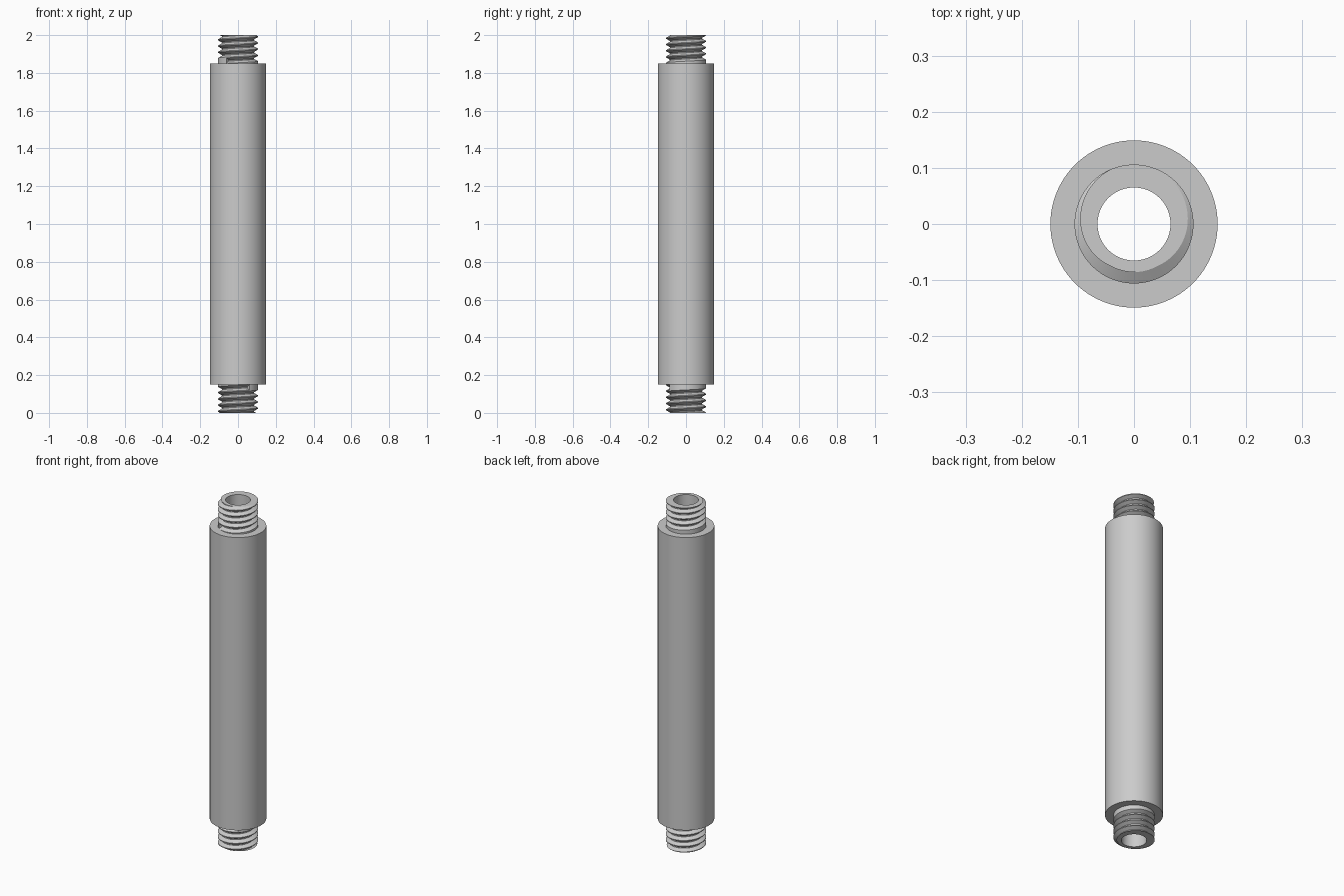
import bpy
import bmesh
from math import sin, cos, pi, tan, radians
from mathutils import Vector

cube = bpy.data.objects.get("Cube")
if cube:
    bpy.data.objects.remove(cube)

SEG = 96                       # sides of every round part
BODY_R, CREST_R, ROOT_R, BORE_R = 0.149, 0.106, 0.0857, 0.065
LOW, HIGH, TOP = 0.15, 1.85, 2.0
PITCH, TURNS = 0.033, 6
START = radians(-125)          # where the thread groove runs out

metal = bpy.data.materials.new("grey_metal")
metal.use_nodes = True
colour = (0.6, 0.6, 0.6, 1)
metal.diffuse_color = colour
metal.node_tree.nodes["Principled BSDF"].inputs["Base Color"].default_value = colour


def ring_point(r, a, z):
    return Vector((r * cos(a), r * sin(a), z))


def make_object(name, bm):
    bmesh.ops.recalc_face_normals(bm, faces=bm.faces[:])
    mesh = bpy.data.meshes.new(name)
    bm.to_mesh(mesh)
    bm.free()
    mesh.materials.append(metal)
    obj = bpy.data.objects.new(name, mesh)
    bpy.context.collection.objects.link(obj)
    return obj


# Main tube: closed rectangular profile turned about z
def make_body():
    bm = bmesh.new()
    profile = [(BORE_R, LOW), (BODY_R, LOW), (BODY_R, HIGH), (BORE_R, HIGH)]
    rings = [[bm.verts.new(ring_point(r, 2 * pi * i / SEG, z)) for i in range(SEG)]
             for r, z in profile]
    for k in range(4):
        a, b = rings[k], rings[(k + 1) % 4]
        for i in range(SEG):
            j = (i + 1) % SEG
            bm.faces.new((a[i], a[j], b[j], b[i]))
    return make_object("body_tube", bm)


# Threaded stud: helical V groove in a hollow cylinder
def make_stud():
    bm = bmesh.new()
    root_half = PITCH * 0.08
    crest_half = root_half + (CREST_R - ROOT_R) * tan(radians(30))
    groove = [(CREST_R, -crest_half), (ROOT_R, -root_half),
              (ROOT_R, root_half), (CREST_R, crest_half)]
    steps = SEG * TURNS
    cols = []
    for i in range(steps + SEG + 1):
        a = START + 2 * pi * i / SEG
        z = TOP - 4 * PITCH + PITCH * (a + pi / 2) / (2 * pi)
        cols.append([bm.verts.new(ring_point(r, a, z + dz)) for r, dz in groove])

    # groove flanks, root and crest
    for i in range(steps):
        a = cols[i] + [cols[i + SEG][0]]
        b = cols[i + 1] + [cols[i + 1 + SEG][0]]
        for k in range(4):
            bm.faces.new((a[k], b[k], b[k + 1], a[k + 1]))

    # groove end and plain collar above the shoulder
    bm.faces.new(cols[0])
    base = [bm.verts.new(ring_point(CREST_R, START + 2 * pi * i / SEG, HIGH))
            for i in range(SEG)]
    for i in range(SEG - 1):
        bm.faces.new((base[i], base[i + 1], cols[i + 1][0], cols[i][0]))
    bm.faces.new((base[-1], base[0], cols[0][0], cols[0][3], cols[SEG][0], cols[SEG - 1][0]))

    # flat end, then rim turned inward and down the bore
    cut = bmesh.ops.bisect_plane(bm, geom=bm.verts[:] + bm.edges[:] + bm.faces[:],
                                 plane_co=(0, 0, TOP), plane_no=(0, 0, 1), clear_outer=True)
    rim = [g for g in cut["geom_cut"] if isinstance(g, bmesh.types.BMEdge)]
    for z in (TOP, HIGH):
        new = bmesh.ops.extrude_edge_only(bm, edges=rim)["geom"]
        for v in (g for g in new if isinstance(g, bmesh.types.BMVert)):
            flat = Vector((v.co.x, v.co.y, 0)).normalized() * BORE_R
            v.co = (flat.x, flat.y, z)
        rim = [g for g in new if isinstance(g, bmesh.types.BMEdge)
               and all(abs(v.co.z - z) < 1e-5 for v in g.verts)
               and all(abs(v.co.xy.length - BORE_R) < 1e-5 for v in g.verts)]
    return make_object("upper_threaded_stud", bm)


body = make_body()
upper = make_stud()

bpy.ops.object.select_all(action='DESELECT')
for obj in (body, upper):
    obj.select_set(True)
bpy.context.view_layer.objects.active = body
bpy.ops.object.shade_smooth_by_angle(angle=radians(30))

# Lower stud: the same part turned end for end
lower = bpy.data.objects.new("lower_threaded_stud", upper.data)
bpy.context.collection.objects.link(lower)
lower.rotation_euler = (0, pi, 0)
lower.location.z = TOP
